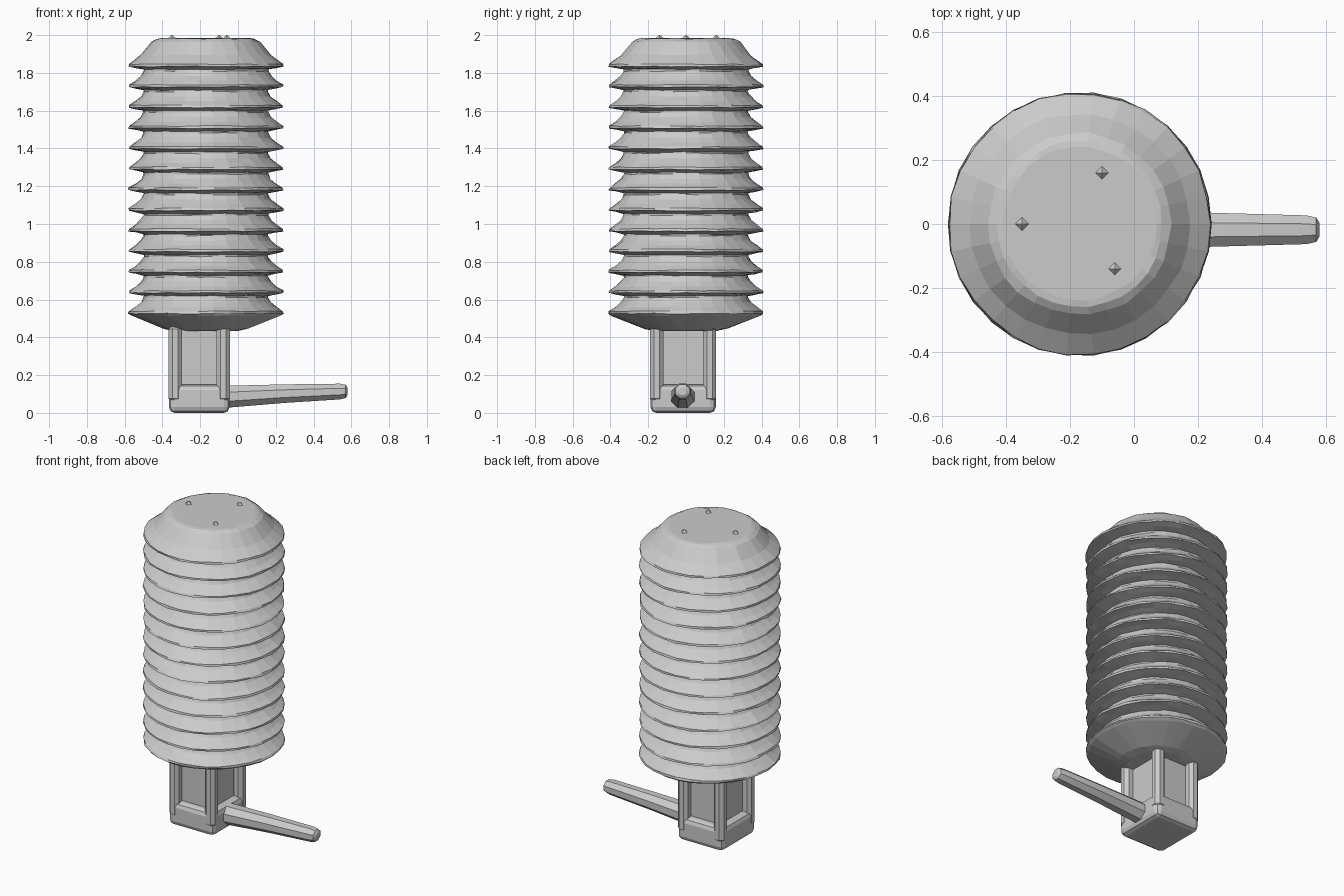
import bpy, bmesh, random
from math import cos, sin, pi, radians
from mathutils import Vector

if "Cube" in bpy.data.objects:
    bpy.data.objects.remove(bpy.data.objects["Cube"])

random.seed(4)
CX, CY = -0.17, 0.0        # body axis
PX, PY = -0.205, -0.015    # post axis


def finish(name, bm):
    bmesh.ops.recalc_face_normals(bm, faces=bm.faces)
    me = bpy.data.meshes.new(name)
    bm.to_mesh(me)
    bm.free()
    ob = bpy.data.objects.new(name, me)
    bpy.context.collection.objects.link(ob)
    return ob


def skin_rings(name, rings):
    """Bridge equal-length rings of points and cap both ends."""
    bm = bmesh.new()
    vs = [[bm.verts.new(p) for p in ring] for ring in rings]
    n = len(vs[0])
    for a, b in zip(vs, vs[1:]):
        for i in range(n):
            j = (i + 1) % n
            bm.faces.new((a[i], a[j], b[j], b[i]))
    bm.faces.new(vs[0][::-1])
    bm.faces.new(vs[-1])
    return finish(name, bm)


def lathe(name, profile, sides, jitter=0.0):
    rings = []
    for r, z in profile:
        ring = []
        for i in range(sides):
            a = 2 * pi * i / sides
            rr = r + random.uniform(-jitter, jitter)
            ring.append((CX + rr * cos(a), CY + rr * sin(a),
                         z + random.uniform(-jitter, jitter) * 0.6))
        rings.append(ring)
    return skin_rings(name, rings)


def box(name, center, size, bevel=0.0, segments=2):
    bm = bmesh.new()
    bmesh.ops.create_cube(bm, size=1)
    bmesh.ops.scale(bm, vec=size, verts=bm.verts)
    bmesh.ops.translate(bm, vec=center, verts=bm.verts)
    ob = finish(name, bm)
    if bevel:
        m = ob.modifiers.new("round", 'BEVEL')
        m.width, m.segments = bevel, segments
    return ob


# ribbed body: conical underside, thirteen flared ridges, tapered cap
ridges, low, step = 13, 0.53, 0.109
profile = [(0.17, 0.435), (0.22, 0.445), (0.395, 0.515)]
for k in range(ridges):
    z = low + k * step
    if k:
        profile += [(0.33, z - 0.02), (0.37, z - 0.012)]
    profile += [(0.41, z - 0.004), (0.408, z + 0.008)]
    if k < ridges - 1:
        profile += [(0.375, z + 0.03), (0.345, z + 0.055), (0.33, z + 0.08)]
profile += [(0.345, 1.895), (0.285, 1.965), (0.26, 1.98), (0.24, 1.983)]
lathe("ribbed_body", profile, 30, 0.004)

# small raised points on the cap
for i, (x, y) in enumerate([(-0.10, 0.16), (-0.35, 0.0), (-0.06, -0.14)]):
    bm = bmesh.new()
    bmesh.ops.create_cone(bm, cap_ends=True, segments=4, radius1=0.035,
                          radius2=0.003, depth=0.03)
    bmesh.ops.translate(bm, vec=(x, y, 1.985), verts=bm.verts)
    finish(f"cap_point_{i + 1}", bm)

# post: base block, recessed core and four corner columns
box("post_base", (PX, PY, 0.083), (0.32, 0.345, 0.15), 0.03)
box("post_core", (PX, PY, 0.29), (0.22, 0.24, 0.34))
for sx in (-1, 1):
    for sy in (-1, 1):
        box(f"post_column_{sx}_{sy}", (PX + sx * 0.127, PY + sy * 0.14, 0.26),
            (0.07, 0.07, 0.41), 0.02, 1)

# tapered handle with a rounded tip
stations = [(-0.12, 0.08, 0.066), (-0.03, 0.087, 0.062), (0.25, 0.102, 0.053),
            (0.54, 0.113, 0.045), (0.57, 0.114, 0.038), (0.58, 0.114, 0.022)]
rings = []
for x, z, r in stations:
    rings.append([Vector((x, -0.018 + r * 1.08 * cos(2 * pi * (i + .5) / 8),
                          z + r * sin(2 * pi * (i + .5) / 8))) for i in range(8)])
handle = skin_rings("handle", rings)

# soft shading on the swept handle, crisp ridge edges elsewhere
bpy.ops.object.select_all(action='DESELECT')
handle.select_set(True)
bpy.context.view_layer.objects.active = handle
bpy.ops.object.shade_smooth_by_angle(angle=radians(30))

# settle the base exactly on the floor
bpy.data.objects["post_base"].location.z = -0.008
